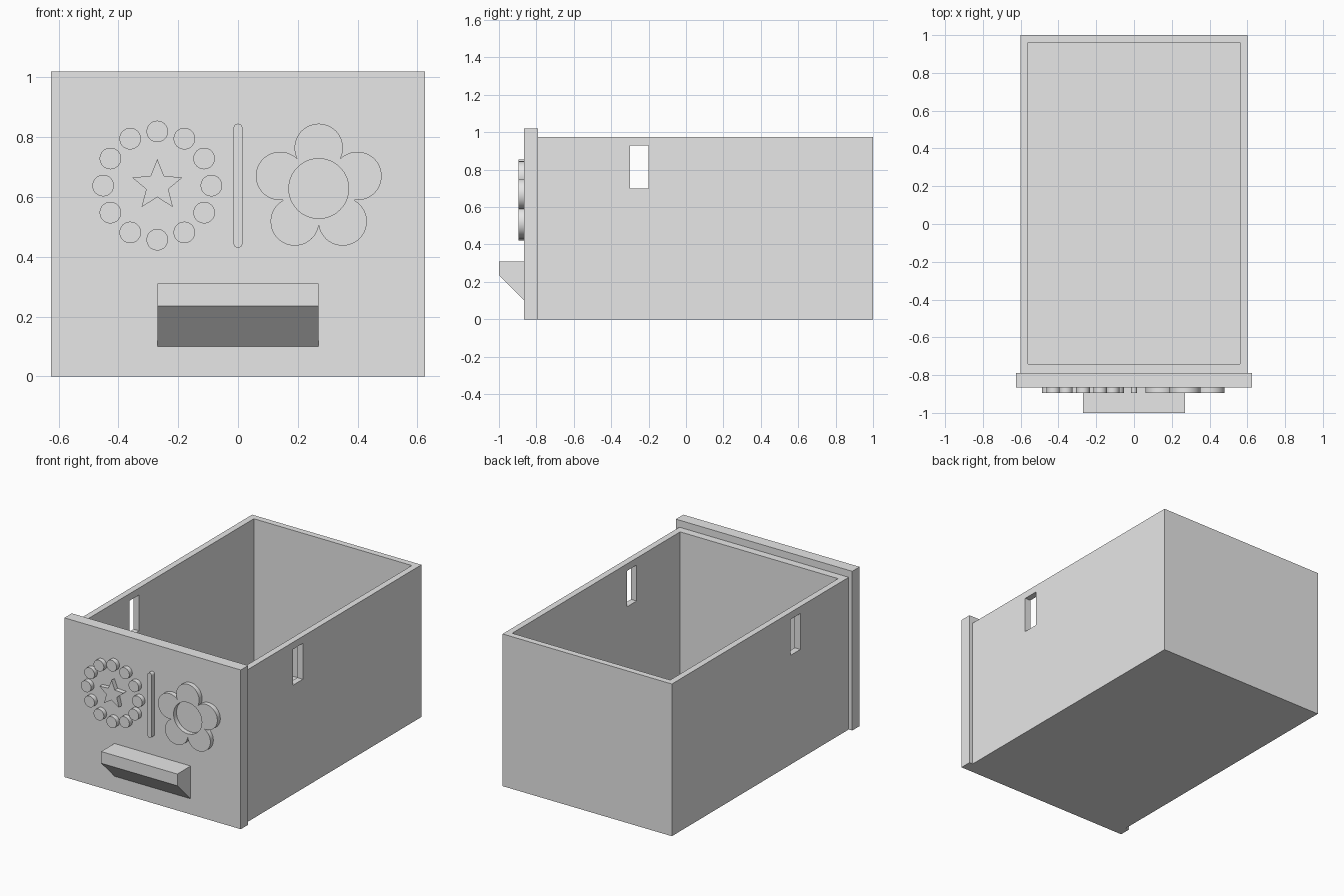
import bpy
import bmesh
from math import sin, cos, pi, sqrt, atan2, radians

cube = bpy.data.objects.get("Cube")
if cube:
    bpy.data.objects.remove(cube, do_unlink=True)

grey = bpy.data.materials.new("plain grey")
grey.use_nodes = True
grey.diffuse_color = (0.8, 0.8, 0.8, 1)
grey.node_tree.nodes["Principled BSDF"].inputs["Base Color"].default_value = (0.8, 0.8, 0.8, 1)

PANEL_FRONT = -0.865
RELIEF_FRONT = -0.895
EMBED = 0.005


def activate(obj):
    bpy.ops.object.select_all(action="DESELECT")
    obj.select_set(True)
    bpy.context.view_layer.objects.active = obj


def box(name, xs, ys, zs):
    """Box given by its extents along each axis."""
    bm = bmesh.new()
    bmesh.ops.create_cube(bm, size=1)
    for v in bm.verts:
        v.co = [lim[0] if c < 0 else lim[1] for c, lim in zip(v.co, (xs, ys, zs))]
    mesh = bpy.data.meshes.new(name)
    bm.to_mesh(mesh)
    bm.free()
    mesh.materials.append(grey)
    obj = bpy.data.objects.new(name, mesh)
    bpy.context.collection.objects.link(obj)
    return obj


def cut(target, cutter):
    """Subtract the cutter from the target and discard it."""
    cutter.hide_render = True
    activate(target)
    mod = target.modifiers.new("cut", "BOOLEAN")
    mod.operation = "DIFFERENCE"
    mod.solver = "EXACT"
    mod.object = cutter
    bpy.ops.object.modifier_apply(modifier=mod.name)
    bpy.data.objects.remove(cutter, do_unlink=True)


def relief(name, outlines):
    """Raised plate on the front panel from closed (x, z) outlines; inner ones are holes."""
    curve = bpy.data.curves.new(name, "CURVE")
    curve.dimensions = "2D"
    curve.fill_mode = "BOTH"
    back = PANEL_FRONT + EMBED
    curve.extrude = (back - RELIEF_FRONT) / 2
    for points in outlines:
        spline = curve.splines.new("POLY")
        spline.points.add(len(points) - 1)
        for p, (x, z) in zip(spline.points, points):
            p.co = (x, z, 0, 1)
        spline.use_cyclic_u = True
    curve.materials.append(grey)
    obj = bpy.data.objects.new(name, curve)
    bpy.context.collection.objects.link(obj)
    obj.location.y = (back + RELIEF_FRONT) / 2
    obj.rotation_euler.x = pi / 2
    activate(obj)
    bpy.ops.object.convert(target="MESH")
    obj = bpy.context.object
    # Weld caps to sides
    bm = bmesh.new()
    bm.from_mesh(obj.data)
    bmesh.ops.remove_doubles(bm, verts=bm.verts, dist=0.0001)
    bmesh.ops.recalc_face_normals(bm, faces=bm.faces)
    bm.to_mesh(obj.data)
    bm.free()
    bpy.ops.object.shade_smooth_by_angle(angle=radians(30))
    return obj


def arc(cx, cz, r, start, end, steps):
    angles = [start + (end - start) * i / steps for i in range(steps + 1)]
    return [(cx + r * cos(a), cz + r * sin(a)) for a in angles]


def circle(cx, cz, r, steps=48):
    return arc(cx, cz, r, 0, 2 * pi, steps)[:-1]


# Open tray with a slot through each side wall
tray = box("tray", (-0.6, 0.6), (-0.79, 1), (0, 0.975))
cut(tray, box("cavity_cutter", (-0.56, 0.56), (-0.74, 0.96), (0.04, 1.2)))
cut(tray, box("slot_cutter", (-0.8, 0.8), (-0.3, -0.2), (0.7, 0.93)))

# Front panel, a little larger than the tray
box("front_panel", (-0.625, 0.625), (PANEL_FRONT, -0.79), (0, 1.02))

# Pull handle with a sloped underside
handle = box("handle", (-0.27, 0.27), (-1, PANEL_FRONT), (0.1, 0.31))
for v in handle.data.vertices:
    if v.co.y < -0.95 and v.co.z < 0.2:
        v.co.z = 0.235

# Ring of dots around a star
CX, CZ = -0.27, 0.638
dots = [circle(CX + 0.181 * cos(k * pi / 6), CZ + 0.181 * sin(k * pi / 6), 0.036)
        for k in range(12)]
relief("dot_ring", dots)
star = []
for k in range(10):
    r = 0.039 if k % 2 else 0.089
    a = pi / 2 + k * pi / 5
    star.append((CX + r * cos(a), CZ + r * sin(a)))
relief("star", [star])

# Divider bar with round ends
relief("divider_bar", [arc(0, 0.83, 0.015, 0, pi, 16) + arc(0, 0.445, 0.015, pi, 2 * pi, 16)])

# Five-petal flower with an open centre
FX, FZ, REACH, PETAL = 0.27, 0.628, 0.136, 0.081
valley = REACH * cos(pi / 5) + sqrt(PETAL ** 2 - (REACH * sin(pi / 5)) ** 2)
sweep = atan2(valley * sin(pi / 5), valley * cos(pi / 5) - REACH)
flower = []
for k in range(5):
    a = pi / 2 + k * 2 * pi / 5
    flower += arc(FX + REACH * cos(a), FZ + REACH * sin(a), PETAL,
                  a - sweep, a + sweep, 32)[:-1]
relief("flower", [flower, circle(FX, FZ, 0.1, 64)])
